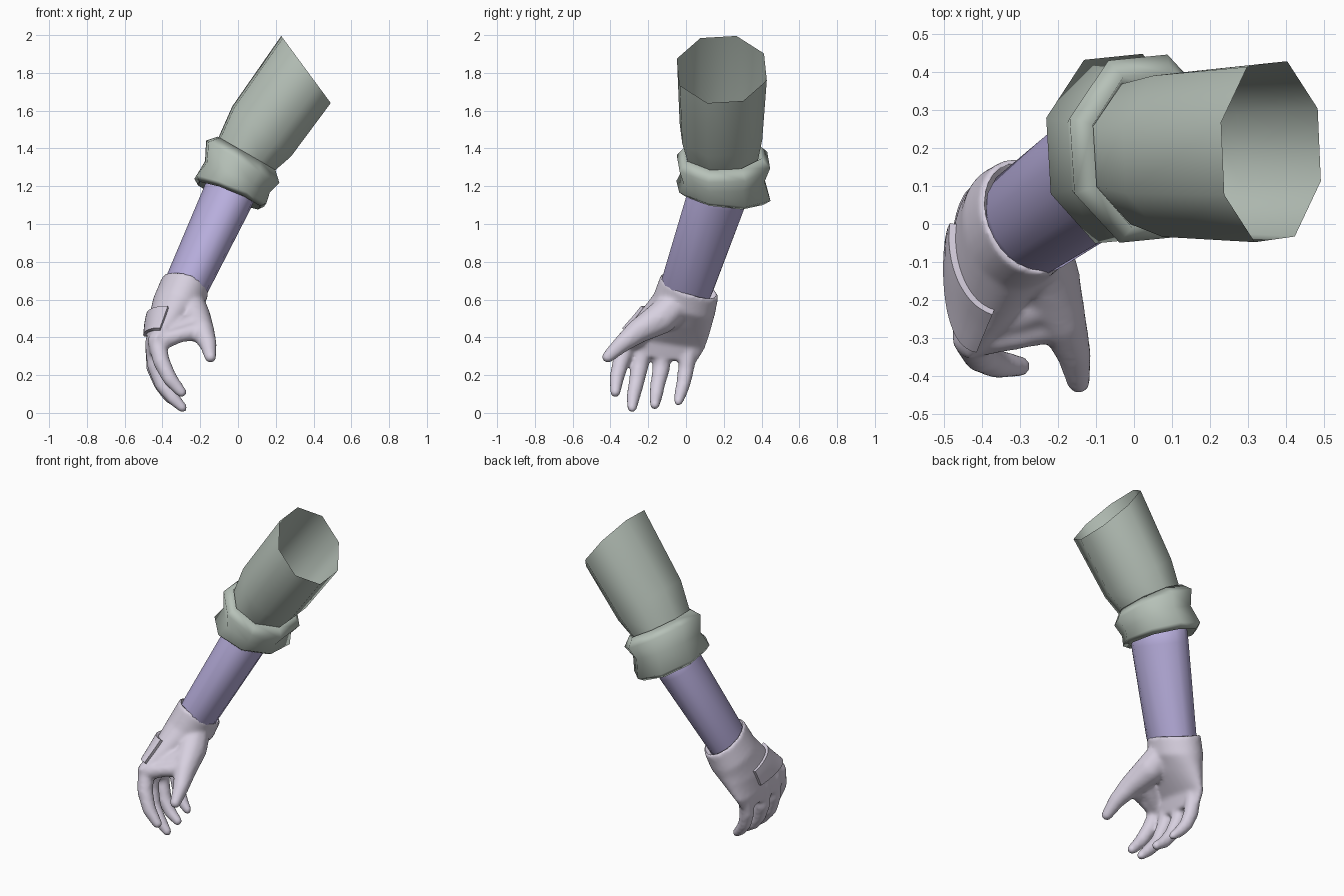
import bpy, bmesh, math
from mathutils import Vector as V, Matrix

if "Cube" in bpy.data.objects:
    bpy.data.objects.remove(bpy.data.objects["Cube"])


def material(name, rgb):
    m = bpy.data.materials.new(name)
    m.diffuse_color = (*rgb, 1)
    m.use_nodes = True
    m.node_tree.nodes["Principled BSDF"].inputs["Base Color"].default_value = m.diffuse_color
    return m


SLEEVE = material("sage grey cloth", (0.47, 0.535, 0.48))
ARM = material("lavender skin", (0.485, 0.43, 0.73))
GLOVE = material("pale lilac glove", (0.68, 0.63, 0.74))


def finish(bm, name, mat):
    bmesh.ops.recalc_face_normals(bm, faces=bm.faces)
    for f in bm.faces:
        f.smooth = True
    me = bpy.data.meshes.new(name)
    bm.to_mesh(me)
    bm.free()
    me.materials.append(mat)
    ob = bpy.data.objects.new(name, me)
    bpy.context.collection.objects.link(ob)
    return ob


def ellipse(c, u, v, n, start=0.0, k=1.0):
    return [V(c) + k * (math.cos(a) * V(u) + math.sin(a) * V(v))
            for a in (math.radians(start) + i * math.tau / n for i in range(n))]


def loft(bm, rings, caps=False):
    rows = [[bm.verts.new(p) for p in r] for r in rings]
    n = len(rows[0])
    for a, b in zip(rows, rows[1:]):
        for i in range(n):
            bm.faces.new((a[i], a[(i + 1) % n], b[(i + 1) % n], b[i]))
    if caps:
        bm.faces.new(rows[0])
        bm.faces.new(rows[-1])


def cloth_rings(spec, tilt=0.0):
    # spec rows: centre x, y, z, ring direction x, z, half depth y, half width
    out = []
    for x, y, z, dx, dz, ry, rv in spec:
        v = V((dx, 0, dz)).normalized() * rv
        dip = -tilt if z < 1.2 else 0
        out.append(ellipse((x, y, z), (0, ry, dip), v, 8, 27))
    return out


# upper sleeve: open eight-sided tube
bm = bmesh.new()
loft(bm, cloth_rings([
    (.36, .19, 1.818, -.59, .80, .25, .232),
    (.125, .185, 1.49, -.76, .65, .23, .215),
    (.04, .19, 1.36, -.88, .47, .20, .18)]))
finish(bm, "sleeve", SLEEVE)

# rolled cuff with a pinched waist
bm = bmesh.new()
loft(bm, cloth_rings([
    (.02, .19, 1.33, -.87, .50, .18, .16),
    (.045, .195, 1.375, -.87, .50, .215, .185),
    (.025, .198, 1.33, -.87, .50, .26, .235),
    (-.003, .195, 1.25, -.90, .43, .232, .20),
    (-.04, .198, 1.175, -.93, .36, .262, .215),
    (-.048, .195, 1.15, -.93, .36, .225, .185),
    (0, .185, 1.25, -.90, .43, .18, .155)], .03))
finish(bm, "cuff", SLEEVE)

# forearm
bm = bmesh.new()
loft(bm, [
    ellipse((.0, .205, 1.27), (0, .15, -.055), (-.13, .045, .045), 14),
    ellipse((-.06, .16, 1.13), (0, .148, -.05), (-.13, .05, .04), 14),
    ellipse((-.275, .005, .67), (0, .125, -.055), (-.112, .05, .032), 14),
    ellipse((-.305, -.01, .6), (0, .11, -.05), (-.09, .02, .03), 14)], True)
finish(bm, "forearm", ARM)

# glove: palm loft plus fingers swept with spheres, fused by remeshing
PALM = [
    ((-.278, .02, .675), (0, .148, -.066), (-.125, .04, .035)),
    ((-.32, -.01, .57), (0, .16, -.06), (-.13, .03, .03)),
    ((-.37, -.07, .47), (0, .202, -.03), (-.108, 0, .01)),
    ((-.428, -.128, .37), (.005, .228, -.035), (-.06, 0, 0)),
    ((-.437, -.15, .29), (.005, .20, -.03), (-.042, 0, 0))]
DIGITS = [
    # thumb and its web
    [(-.27, -.03, .60, .088), (-.23, -.13, .505, .088), (-.19, -.25, .435, .066),
     (-.158, -.34, .365, .047), (-.146, -.414, .296, .033)],
    [(-.22, -.2, .48, .06), (-.40, -.275, .39, .055)],
    [(-.20, -.255, .435, .055), (-.30, -.29, .415, .04), (-.41, -.30, .38, .05)],
    # index to little finger
    [(-.43, -.30, .38, .05), (-.405, -.345, .27, .046), (-.36, -.368, .18, .04),
     (-.30, -.374, .11, .029)],
    [(-.445, -.22, .37, .05), (-.435, -.245, .25, .048), (-.40, -.265, .15, .042),
     (-.345, -.28, .08, .037), (-.294, -.285, .027, .027)],
    [(-.445, -.12, .36, .05), (-.44, -.13, .24, .047), (-.405, -.15, .15, .041),
     (-.36, -.16, .085, .036), (-.305, -.165, .044, .027)],
    [(-.425, .02, .35, .046), (-.425, .0, .23, .044), (-.40, -.015, .15, .039),
     (-.365, -.03, .10, .034), (-.325, -.04, .062, .026)]]
bm = bmesh.new()
loft(bm, [ellipse(c, u, v, 28) for c, u, v in PALM], True)
for path in DIGITS:
    for a, b in zip(path, path[1:]):
        for i in range(8):
            p = V(a).lerp(V(b), i / 7)
            bmesh.ops.create_uvsphere(bm, u_segments=12, v_segments=8, radius=p[3],
                                      matrix=Matrix.Translation(p[:3]))
glove = finish(bm, "glove", GLOVE)
m = glove.modifiers.new("fuse", 'REMESH')
m.mode = 'VOXEL'
m.voxel_size = 0.011
m.use_smooth_shade = True
m = glove.modifiers.new("soften", 'SMOOTH')
m.factor = 0.5
m.iterations = 9

# hidden cutter that hollows the wrist opening
c, u, v = PALM[0]
n = V((.21, .16, .46)).normalized()
bm = bmesh.new()
loft(bm, [ellipse(V(c) + n * d, u, v, 28, 0, .91) for d in (.08, -.04)], True)
cutter = finish(bm, "wrist_cutter", GLOVE)
cutter.hide_render = True
cutter.display_type = 'WIRE'
m = glove.modifiers.new("opening", 'BOOLEAN')
m.object = cutter
m.operation = 'DIFFERENCE'

# strap: curved band lying over the back of the hand
bm = bmesh.new()
rows = []
for k in range(5):
    t = .05 + .9 * k / 4
    c, u, v = (V(a).lerp(V(b), t) for a, b in zip(PALM[1], PALM[2]))
    c += V((-.03, -.045, -.07))
    v.y = 0
    rows.append([bm.verts.new(c + 1.1 * (math.cos(a) * u + math.sin(a) * v))
                 for a in (math.radians(70 + i * 103 / 16) for i in range(17))])
for a, b in zip(rows, rows[1:]):
    for i in range(16):
        bm.faces.new((a[i], a[i + 1], b[i + 1], b[i]))
strap = finish(bm, "strap", GLOVE)
m = strap.modifiers.new("lie on hand", 'SHRINKWRAP')
m.target = glove
m.wrap_mode = 'ABOVE_SURFACE'
m.offset = 0.009
m = strap.modifiers.new("thickness", 'SOLIDIFY')
m.thickness = 0.018
m.offset = 0
m = strap.modifiers.new("crisp edges", 'EDGE_SPLIT')
m.split_angle = math.radians(40)
